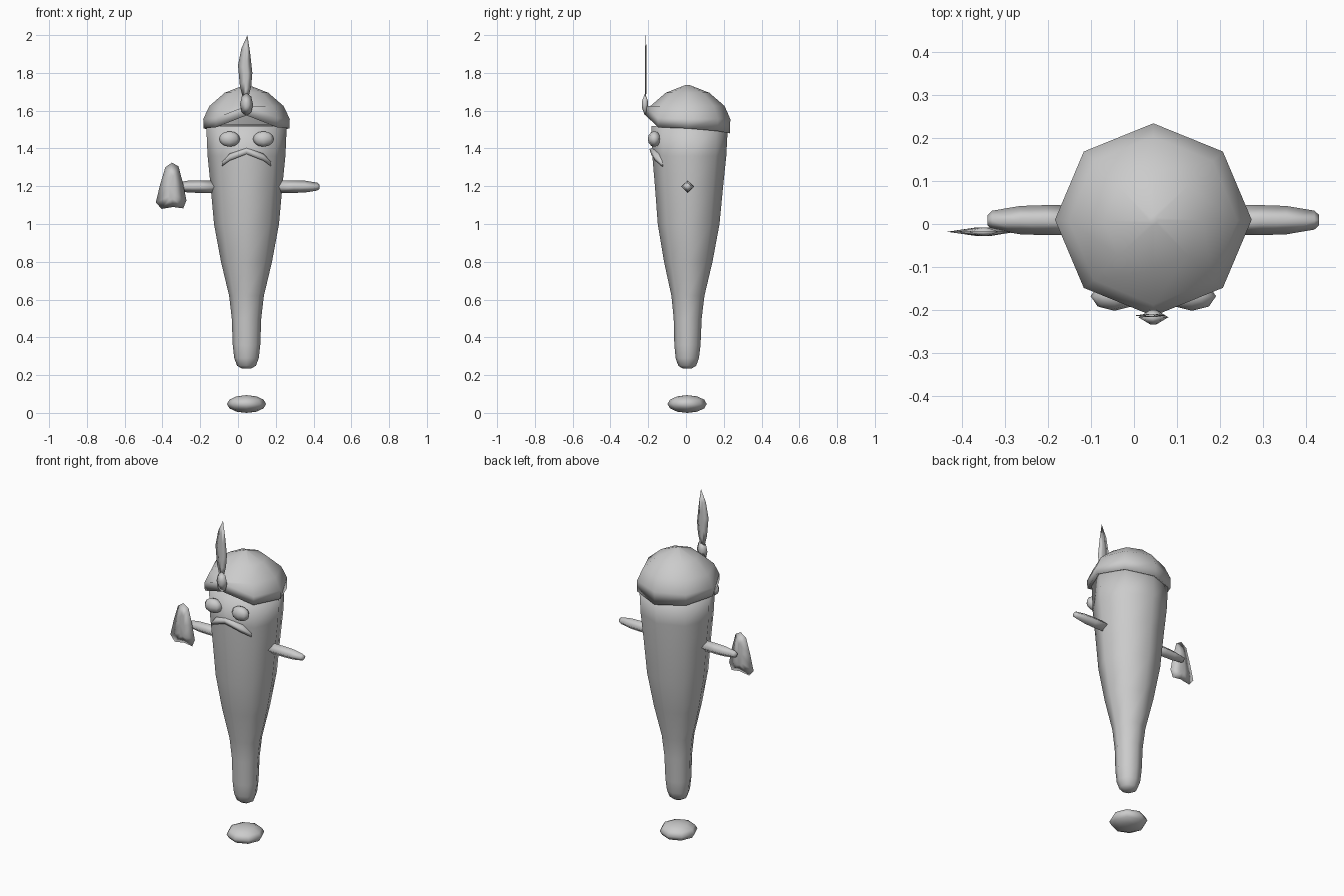
import bpy, bmesh
from math import sin, cos, pi
from mathutils import Vector

cube = bpy.data.objects.get("Cube")
if cube:
    bpy.data.objects.remove(cube)

CX, CY = 0.045, 0.006
SIDES = 8

grey = bpy.data.materials.new("plain_grey")
grey.use_nodes = True
grey.diffuse_color = (0.6, 0.6, 0.6, 1)
grey.node_tree.nodes["Principled BSDF"].inputs["Base Color"].default_value = (0.6, 0.6, 0.6, 1)


def finish(name, bm, smooth=True):
    bmesh.ops.recalc_face_normals(bm, faces=bm.faces)
    mesh = bpy.data.meshes.new(name)
    bm.to_mesh(mesh)
    bm.free()
    mesh.materials.append(grey)
    for p in mesh.polygons:
        p.use_smooth = smooth
    ob = bpy.data.objects.new(name, mesh)
    bpy.context.collection.objects.link(ob)
    return ob


def loft(name, rings):
    """Skin closed rings of points in order and cap both ends."""
    bm = bmesh.new()
    loops = [[bm.verts.new(p) for p in ring] for ring in rings]
    n = len(loops[0])
    for a, b in zip(loops, loops[1:]):
        for i in range(n):
            j = (i + 1) % n
            bm.faces.new((a[i], a[j], b[j], b[i]))
    bm.faces.new(loops[0])
    bm.faces.new(loops[-1])
    return finish(name, bm)


def ring(rx, ry, z, cy=CY):
    return [(CX + rx * sin(2 * pi * i / SIDES), cy - ry * cos(2 * pi * i / SIDES), z)
            for i in range(SIDES)]


def lens(name, outline, y, thick, ridge):
    """Flat outline in the front plane, raised to a central ridge on both sides."""
    bm = bmesh.new()
    rim = [bm.verts.new((x, y, z)) for x, z in outline]
    c = Vector((sum(p[0] for p in outline), 0, sum(p[1] for p in outline))) / len(outline)
    for side in (-1, 1):
        inner = [bm.verts.new((c.x + (v.co.x - c.x) * 0.2, y + side * thick,
                               c.z + (v.co.z - c.z) * ridge)) for v in rim]
        for i in range(len(rim)):
            j = (i + 1) % len(rim)
            bm.faces.new((rim[i], rim[j], inner[j], inner[i]))
        bm.faces.new(inner)
    return finish(name, bm)


def ellipsoid(name, centre, size, u=8, v=6):
    bm = bmesh.new()
    bmesh.ops.create_uvsphere(bm, u_segments=u, v_segments=v, radius=1)
    for p in bm.verts:
        p.co = Vector(a * b + c for a, b, c in zip(p.co, size, centre))
    return finish(name, bm)


# Tapering body
body_profile = [(0.025, 0.235), (0.05, 0.25), (0.065, 0.29), (0.073, 0.36), (0.078, 0.5),
                (0.092, 0.62), (0.135, 0.8), (0.172, 1.0), (0.19, 1.2), (0.206, 1.36), (0.213, 1.52)]
loft("body", [ring(r, r * 0.95, z, CY + 0.01 * (z - 0.2)) for r, z in body_profile])

# Cap, with a rim that lifts at the front
rim_lift = [1.575, 1.512, 1.506, 1.492, 1.48, 1.492, 1.506, 1.512]
cap_rings = []
for r, lift in ((0.195, 0.015), (0.228, 0.0), (0.229, 0.05)):
    pts = ring(r, r * 0.98, 0, 0.01)
    if lift == 0.05:
        zs = [max(z + lift, 1.556) for z in rim_lift]
    else:
        zs = [z + lift for z in rim_lift]
    cap_rings.append([(p[0], p[1], z) for p, z in zip(pts, zs)])
for r, z in ((0.196, 1.625), (0.115, 1.695), (0.01, 1.736)):
    cap_rings.append(ring(r, r, z, 0.008))
loft("cap", cap_rings)

# Eyes
for name, side in (("right_eye", -1), ("left_eye", 1)):
    ellipsoid(name, (CX + side * 0.09, -0.168, 1.45), (0.056, 0.034, 0.041))

# Moustache, arched over the mouth
sections = []
for x, top, bottom, front in ((-0.13, 1.335, 1.305, -0.135), (-0.09, 1.375, 1.335, -0.172),
                              (0, 1.412, 1.37, -0.193), (0.09, 1.375, 1.335, -0.172),
                              (0.13, 1.335, 1.305, -0.135)):
    sections.append([(CX + x, front + 0.035, top), (CX + x, front, (top + bottom) / 2 + 0.005),
                     (CX + x, front + 0.008, bottom), (CX + x, front + 0.05, bottom)])
loft("moustache", sections)

# Feather and its jewel
lens("feather", [(0.05, 2.0), (0.065, 1.9), (0.076, 1.8), (0.07, 1.73), (0.05, 1.65),
                 (0.03, 1.65), (0.01, 1.73), (0.0, 1.84), (0.018, 1.93)], -0.213, 0.004, 0.6)
lens("jewel", [(CX + 0.035 * sin(k * pi / 4), 1.633 + 0.06 * cos(k * pi / 4)) for k in range(8)],
     -0.217, 0.017, 0.25)

# Arms with a diamond section
for name, side in (("right_arm", -1), ("left_arm", 1)):
    rings = []
    for x, r in ((0.15, 0.034), (0.25, 0.035), (0.31, 0.033), (0.375, 0.022), (0.386, 0.012)):
        rings.append([(CX + side * x, 0.009 + r * sin(k * pi / 2), 1.198 + r * 0.95 * cos(k * pi / 2))
                      for k in range(4)])
    loft(name, rings)

# Blade held in the right hand
lens("blade", [(-0.385, 1.3), (-0.35, 1.325), (-0.315, 1.305), (-0.29, 1.21), (-0.273, 1.125),
               (-0.29, 1.083), (-0.345, 1.09), (-0.405, 1.08), (-0.435, 1.115), (-0.412, 1.21)],
     -0.018, 0.01, 0.55)

# Foot floating under the body
ellipsoid("foot", (CX, CY, 0.047), (0.104, 0.104, 0.047))
